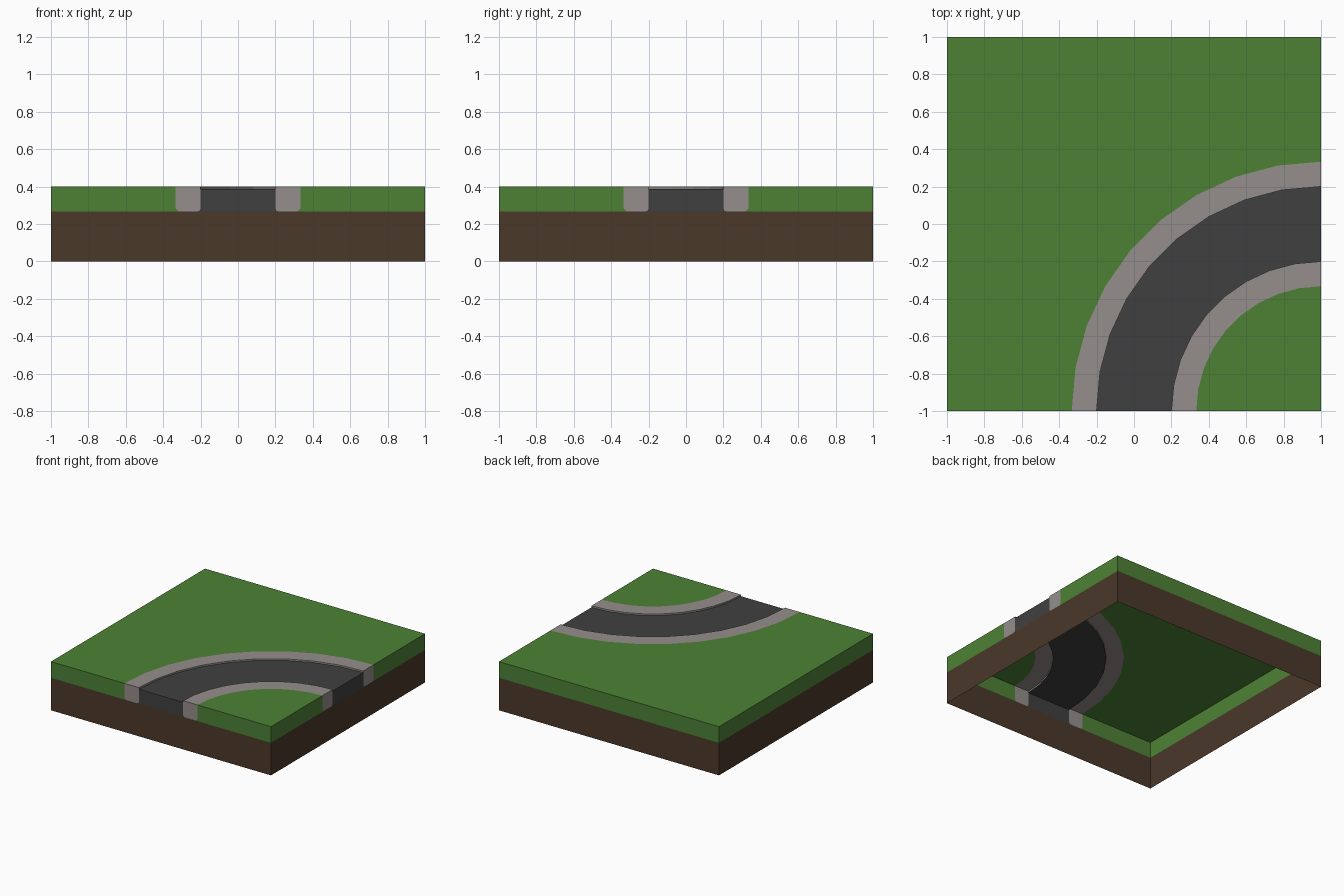
import bpy, bmesh, math
from mathutils import Vector

if "Cube" in bpy.data.objects:
    bpy.data.objects.remove(bpy.data.objects["Cube"])

H, SOIL, ROAD = 0.4, 0.267, 0.387      # turf top, soil top, road surface
R = [0.667, 0.8, 1.2, 1.333]           # bend radii around the corner (1, -1)
STEPS = 9
BEV = 0.017                            # small rounding under the kerb ends
UP = Vector((0, 0, 1))
FRONT, RIGHT = Vector((0, -1, 0)), Vector((1, 0, 0))
BACK, LEFT = -FRONT, -RIGHT


def material(name, rgb):
    m = bpy.data.materials.new(name)
    m.diffuse_color = (*rgb, 1)
    m.use_nodes = True
    m.node_tree.nodes["Principled BSDF"].inputs["Base Color"].default_value = m.diffuse_color
    return m


grass = material("grass green", (0.075, 0.222, 0.036))
soil = material("soil brown", (0.070, 0.040, 0.023))
stone = material("kerb grey", (0.300, 0.272, 0.258))
tarmac = material("tarmac grey", (0.051, 0.051, 0.051))


def polar(r, i, z):
    a = math.radians(90 * i / STEPS)
    return (1 - r * math.cos(a), -1 + r * math.sin(a), z)


def arc(r, z):
    return [polar(r, i, z) for i in range(STEPS + 1)]


def ring(r0, z0, r1, z1):
    """Curved strip between two arcs, as a list of quads."""
    a, b = arc(r0, z0), arc(r1, z1)
    return [[a[i], b[i], b[i + 1], a[i + 1]] for i in range(STEPS)]


def ends(profile):
    """The same (radius, height) outline on the front and right sides."""
    return [([(1 - r, -1, z) for r, z in profile], FRONT),
            ([(1, -1 + r, z) for r, z in profile], RIGHT)]


def wall(x0, y0, x1, y1, z0, z1, out):
    return ([(x0, y0, z0), (x1, y1, z0), (x1, y1, z1), (x0, y0, z1)], out)


def part(name, mat, faces):
    """Open sheet object; each face is turned to its given outward direction."""
    bm = bmesh.new()
    for pts, out in faces:
        f = bm.faces.new([bm.verts.new(p) for p in pts])
        f.normal_update()
        if f.normal.dot(out) < 0:
            f.normal_flip()
    bmesh.ops.remove_doubles(bm, verts=bm.verts[:], dist=1e-4)
    me = bpy.data.meshes.new(name)
    bm.to_mesh(me)
    bm.free()
    me.materials.append(mat)
    ob = bpy.data.objects.new(name, me)
    bpy.context.collection.objects.link(ob)


# Soil: four walls, open underneath
part("soil_walls", soil, [
    wall(-1, -1, 1, -1, 0, SOIL, FRONT), wall(1, -1, 1, 1, 0, SOIL, RIGHT),
    wall(1, 1, -1, 1, 0, SOIL, BACK), wall(-1, 1, -1, -1, 0, SOIL, LEFT)])

# Large lawn outside the bend
r = R[3]
part("outer_lawn", grass,
     [(arc(r, H) + [(1, 1, H), (-1, 1, H), (-1, -1, H)], UP),
      wall(1, 1, -1, 1, SOIL, H, BACK), wall(-1, 1, -1, -1, SOIL, H, LEFT)]
     + ends([(r, H), (r, SOIL + BEV), (r - BEV, SOIL), (2, SOIL), (2, H)]))

# Small lawn in the corner
r = R[0]
part("inner_lawn", grass,
     [(arc(r, H) + [(1, -1, H)], UP)]
     + ends([(0, SOIL), (r + BEV, SOIL), (r, SOIL + BEV), (r, H), (0, H)]))

# Kerbs: top strip, step down to the road, rounded end faces
for name, r0, r1, edge in (("inner_kerb", R[0], R[1], R[1]),
                           ("outer_kerb", R[2], R[3], R[2])):
    side = 1 if edge == r1 else -1
    away = Vector((-side, side, 0))
    part(name, stone,
         [(q, UP) for q in ring(r0, H, r1, H)]
         + [(q, away) for q in ring(edge, ROAD, edge, H)]
         + ends([(r0, H), (r0, SOIL + BEV), (r0 + BEV * .3, SOIL + BEV * .3),
                 (r0 + BEV, SOIL), (r1 - BEV, SOIL),
                 (r1 - BEV * .3, SOIL + BEV * .3), (r1, SOIL + BEV), (r1, H)]))

# Road, slightly sunk between the kerbs
part("road", tarmac,
     [(q, UP) for q in ring(R[1], ROAD, R[2], ROAD)]
     + ends([(R[1], ROAD), (R[1], SOIL + BEV), (R[1] - BEV, SOIL),
             (R[2] + BEV, SOIL), (R[2], SOIL + BEV), (R[2], ROAD)]))
